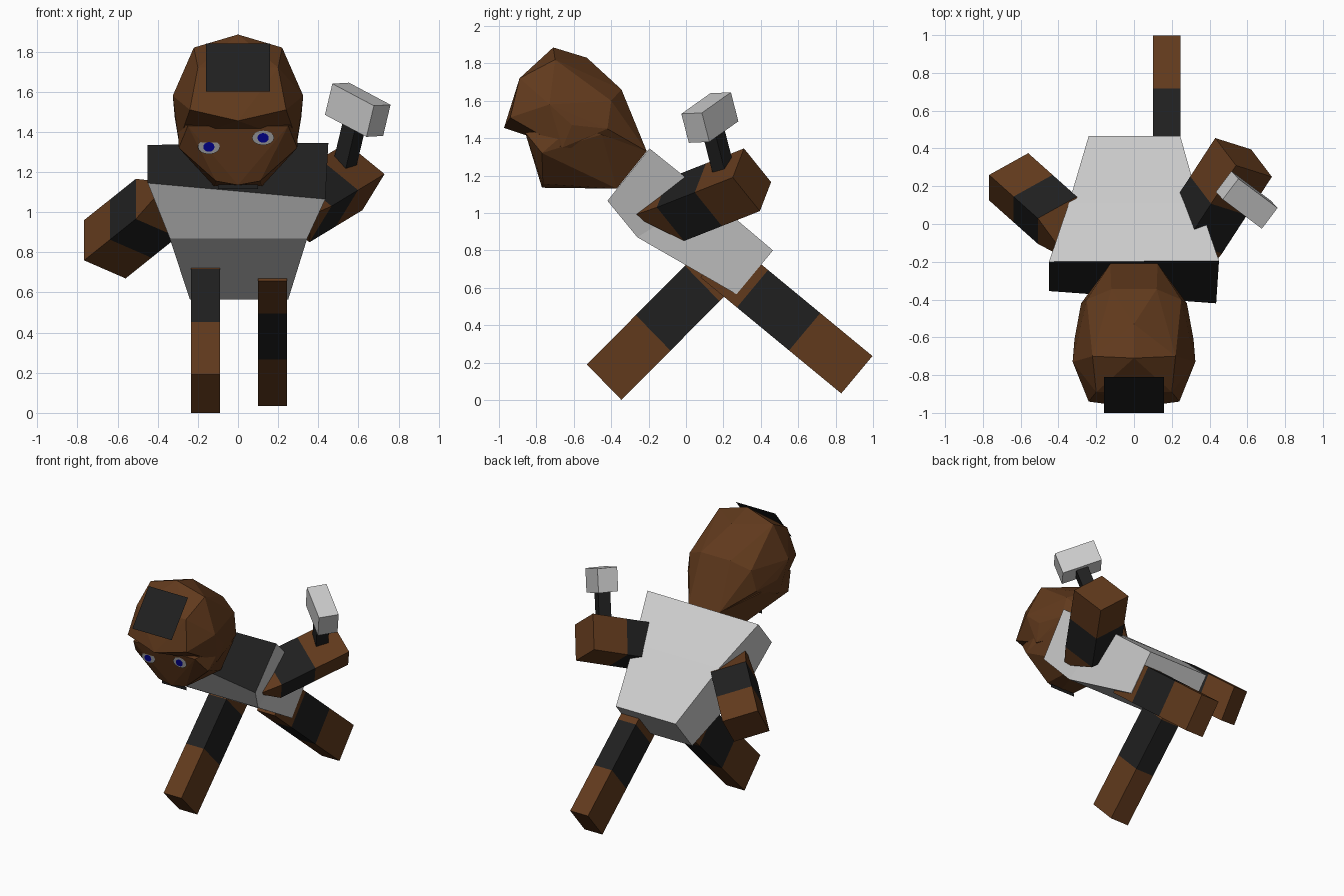
import bpy, bmesh, math
from mathutils import Vector as V

if "Cube" in bpy.data.objects:
    bpy.data.objects.remove(bpy.data.objects["Cube"])


def mat(name, c):
    m = bpy.data.materials.new(name)
    m.diffuse_color = (*c, 1)
    m.use_nodes = True
    m.node_tree.nodes["Principled BSDF"].inputs["Base Color"].default_value = m.diffuse_color
    return m


BROWN = mat("brown", (0.12, 0.042, 0.012))
DARK = mat("dark", (0.014, 0.014, 0.014))
WHITE = mat("eye_grey", (0.25, 0.25, 0.25))
BLUE = mat("iris_blue", (0.0, 0.0, 0.2))
GREY = mat("grey", (0.6, 0.6, 0.6))


def finish(name, bm, mats, fix=True):
    if fix:
        bmesh.ops.recalc_face_normals(bm, faces=bm.faces)
    me = bpy.data.meshes.new(name)
    bm.to_mesh(me)
    bm.free()
    for m in mats:
        me.materials.append(m)
    ob = bpy.data.objects.new(name, me)
    bpy.context.collection.objects.link(ob)
    return ob


def loft(name, rings, mats):
    """Join rings of points; mats gives one material per band, caps take the end bands."""
    bm = bmesh.new()
    vs = [[bm.verts.new(p) for p in r] for r in rings]
    n = len(rings[0])
    slots = list(dict.fromkeys(mats))
    for k in range(len(vs) - 1):
        for i in range(n):
            j = (i + 1) % n
            f = bm.faces.new((vs[k][i], vs[k][j], vs[k + 1][j], vs[k + 1][i]))
            f.material_index = slots.index(mats[k])
    bm.faces.new(vs[0]).material_index = slots.index(mats[0])
    bm.faces.new(vs[-1]).material_index = slots.index(mats[-1])
    return finish(name, bm, slots)


def limb(name, corner, u, v, d, mats, last=None, tip=None):
    """Square bar from a corner, edges u, v, banded along d; tip narrows the last ring to a point."""
    c, u, v, d = V(corner), V(u), V(v), V(d)
    steps = list(range(len(mats) + 1))
    if last:
        steps[-1] = last
    rings = [[c + d * t + o for o in (V(), u, u + v, v)] for t in steps]
    if tip:
        rings[-1] = [V(tip).lerp(p, .15) for p in rings[-1]]
    return loft(name, rings, mats)


def hull(name, pts, mats):
    """Faceted solid around points mirrored over x = 0."""
    bm = bmesh.new()
    for x, y, z in pts:
        bm.verts.new((x, y, z))
        if x:
            bm.verts.new((-x, y, z))
    bmesh.ops.convex_hull(bm, input=bm.verts)
    bmesh.ops.delete(bm, geom=[w for w in bm.verts if not w.link_faces], context='VERTS')
    return finish(name, bm, mats)


def sheet(name, pts, m):
    bm = bmesh.new()
    bm.faces.new([bm.verts.new(p) for p in pts])
    return finish(name, bm, [m], False)


# torso leaning forward, dark on the neck face
torso = loft("torso", [
    [(-.45, -.355, 1.145), (.435, -.42, 1.065), (.45, -.195, 1.345), (-.45, -.2, 1.335)],
    [(-.34, -.26, .87), (.345, -.26, .87), (.345, .11, 1.10), (-.345, .11, 1.10)],
    [(-.24, .27, .565), (.25, .27, .565), (.245, .465, .8), (-.24, .465, .8)]],
    [GREY, GREY])
torso.data.materials.append(DARK)
torso.data.polygons[8].material_index = 1

# legs in a wide stride
limb("front_leg", (-.235, -.53, .19), (.145, 0, 0), (0, .185, -.19), (0, .262, .264),
     [BROWN, DARK, BROWN], 2.7)
limb("back_leg", (.1, .997, .235), (.145, 0, 0), (0, -.167, -.2), (0, -.279, .23),
     [BROWN, DARK, BROWN], 2.7)

# arms, narrowing into the shoulders
limb("left_arm", (-.767, .26, .96), (0, -.135, -.2), (.207, .115, -.09), (.129, -.115, .103),
     [BROWN, DARK, BROWN], tip=(-.37, -.17, 1.13))
limb("right_arm", (.54, .31, 1.345), (-.11, .145, -.18), (.19, -.06, -.155), (-.132, -.203, -.08),
     [BROWN, DARK, BROWN], tip=(.39, -.25, 1.0))

# hammer
L, W, H = V((.207, -.155, -.11)), V((.083, .11, .005)), V((-.037, .04, -.155))
top = V((.47, .13, 1.64))
limb("hammer_head", top, L, W, H, [GREY])
hl, hw = L.normalized() * .085, W.normalized() * .085
limb("hammer_handle", top + (L + W) / 2 + H * .9 - (hl + hw) / 2, hl, hw, H * 1.8, [DARK])

# head: skull and jaw
hull("skull", [
    (0, -.71, 1.885), (.22, -.70, 1.82), (0, -.53, 1.83), (.12, -.345, 1.66),
    (.25, -.40, 1.60), (.325, -.73, 1.58), (.2, -.89, 1.72), (.24, -.94, 1.51),
    (0, -.973, 1.455), (.315, -.61, 1.47), (.295, -.66, 1.35), (.28, -.42, 1.45),
    (.125, -.21, 1.33)], [BROWN])
hull("jaw", [
    (.295, -.77, 1.32), (0, -.8, 1.27), (.11, -.765, 1.155), (0, -.77, 1.135),
    (.12, -.37, 1.13), (.125, -.21, 1.33), (.25, -.86, 1.43), (.3, -.62, 1.45),
    (.28, -.45, 1.42)], [BROWN])

# forehead plate and mouth
sheet("forehead_plate", [(-.16, -1, 1.6), (.16, -1, 1.6), (.16, -.81, 1.84), (-.16, -.81, 1.84)], DARK)
sheet("mouth", [(-.1, -.74, 1.115), (.1, -.74, 1.115), (.1, -.74, 1.138), (-.1, -.74, 1.138)], DARK)

# eyes
for side, x, y, z in (("left", -.145, -.835, 1.325), ("right", .125, -.855, 1.37)):
    for part, rx, rz, off, m in (("eye", .055, .036, 0, WHITE), ("iris", .028, .024, .006, BLUE)):
        ring = [(x + rx * math.cos(a), y - off, z + rz * math.sin(a))
                for a in (i * math.tau / 16 for i in range(16))]
        sheet(f"{side}_{part}", ring, m)
